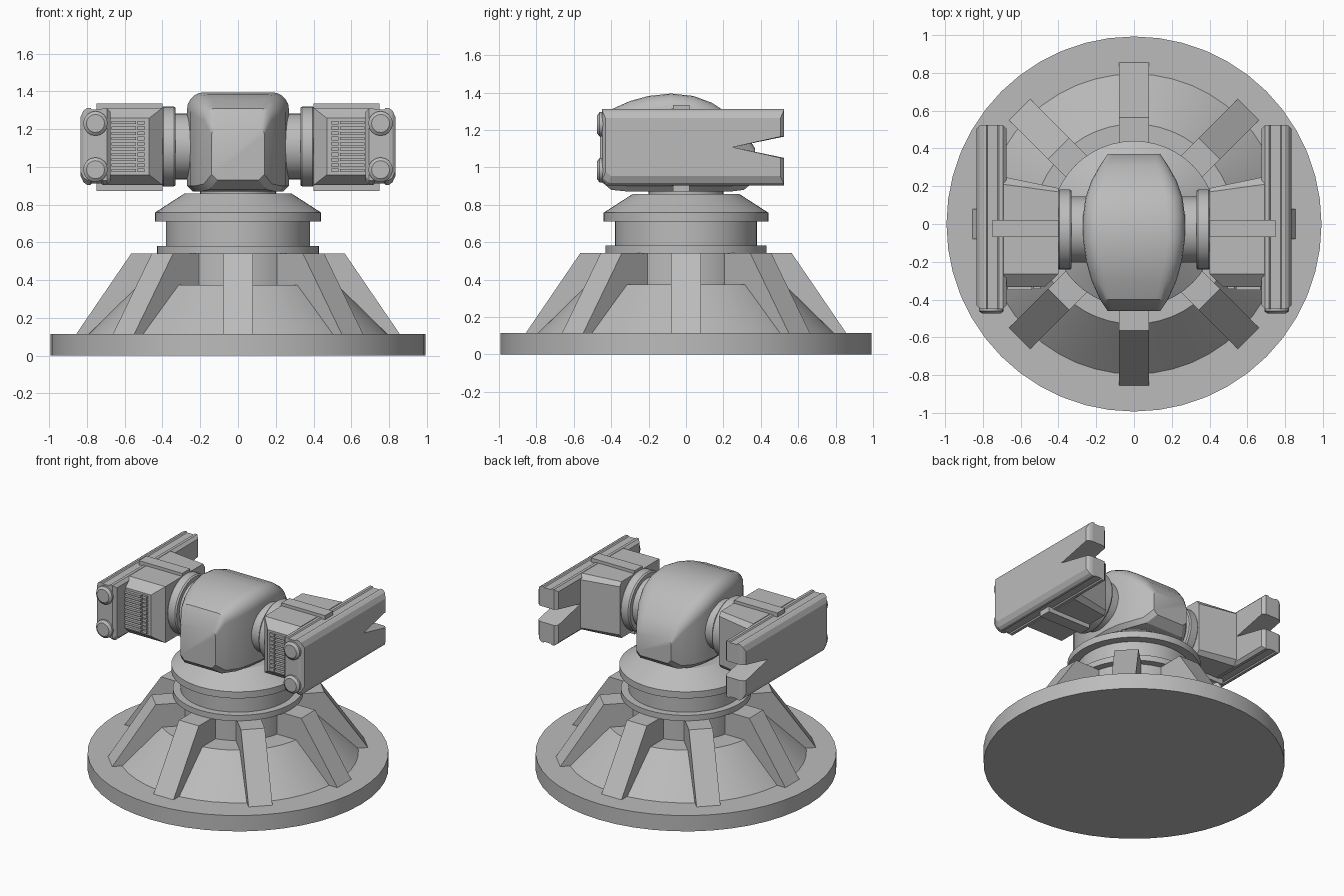
import bpy, bmesh, math
from math import sin, cos, pi, radians

if "Cube" in bpy.data.objects:
    bpy.data.objects.remove(bpy.data.objects["Cube"])

grey = bpy.data.materials.new("light_grey")
grey.diffuse_color = (0.5, 0.5, 0.5, 1)
grey.use_nodes = True
grey.node_tree.nodes["Principled BSDF"].inputs["Base Color"].default_value = grey.diffuse_color


def loft(name, rings, angle=30):
    """Skin a list of equal-length point rings and cap both ends."""
    bm = bmesh.new()
    vs = [[bm.verts.new(p) for p in r] for r in rings]
    n = len(rings[0])
    for a, b in zip(vs, vs[1:]):
        for i in range(n):
            j = (i + 1) % n
            bm.faces.new((a[i], a[j], b[j], b[i]))
    bm.faces.new(vs[0][::-1])
    bm.faces.new(vs[-1])
    bmesh.ops.recalc_face_normals(bm, faces=bm.faces)
    me = bpy.data.meshes.new(name)
    bm.to_mesh(me)
    bm.free()
    me.materials.append(grey)
    me.shade_smooth()
    me.set_sharp_from_angle(angle=radians(angle))
    ob = bpy.data.objects.new(name, me)
    bpy.context.collection.objects.link(ob)
    return ob


def lathe(name, profile, axis='z', centre=(0, 0, 0), n=40):
    """profile: (radius, position along axis)."""
    rings = []
    for r, h in profile:
        ring = []
        for i in range(n):
            a = 2 * pi * i / n
            u, v = r * cos(a), r * sin(a)
            p = {'z': (u, v, h), 'x': (h, u, v), 'y': (u, h, v)}[axis]
            ring.append([p[k] + centre[k] for k in range(3)])
        rings.append(ring)
    return loft(name, rings)


def box(name, x0, x1, y0, y1, z0, z1):
    return loft(name, [[(x0, y0, z), (x1, y0, z), (x1, y1, z), (x0, y1, z)]
                       for z in (z0, z1)])


# Base plate, cone and turntable
lathe("base_plate", [(0.993, 0), (0.993, 0.115)], n=48)
lathe("base_cone", [(0.80, 0.11), (0.53, 0.375)], n=48)
lathe("turntable", [(0.38, 0.36), (0.38, 0.54), (0.43, 0.54), (0.43, 0.582),
                    (0.38, 0.582), (0.38, 0.71), (0.44, 0.71), (0.44, 0.758),
                    (0.285, 0.858), (0.2, 0.858), (0.2, 0.89)], n=48)

# Eight buttress ribs
rib = [(0.36, 0.11), (0.86, 0.11), (0.565, 0.542), (0.36, 0.542)]
for k in range(8):
    ob = loft("rib", [[(r, y, z) for r, z in rib] for y in (-0.08, 0.08)])
    ob.rotation_euler.z = k * pi / 4

# Head: rounded sections along y (y, half width, bottom, top, top corner radius)
stations = [(-0.46, 0.14, 0.93, 1.20, 0.03), (-0.40, 0.18, 0.88, 1.31, 0.06),
            (-0.30, 0.225, 0.87, 1.355, 0.085), (-0.20, 0.253, 0.87, 1.382, 0.09),
            (-0.08, 0.27, 0.87, 1.395, 0.09), (0.04, 0.27, 0.87, 1.382, 0.09),
            (0.14, 0.257, 0.87, 1.345, 0.09), (0.23, 0.225, 0.87, 1.285, 0.08),
            (0.31, 0.18, 0.88, 1.20, 0.06), (0.37, 0.14, 0.93, 1.10, 0.03)]
rings = []
for y, w, zb, zt, r in stations:
    c = 0.03
    half = [(w - c, zb), (w, zb + c)]
    for i in range(6):
        a = i * pi / 10
        half.append((w - r + r * cos(a), zt - r + r * sin(a)))
    rings.append([(x, y, z) for x, z in half] + [(-x, y, z) for x, z in half[::-1]])
loft("head", rings, 32)

ZC = 1.108  # pod centre height


def pod(s):
    # Joint between head and pod
    lathe("pod_joint", [(0.175, s * 0.2), (0.175, s * 0.33), (0.205, s * 0.33),
                        (0.212, s * 0.34), (0.212, s * 0.395), (0.2, s * 0.41)],
          'x', (0, -0.03, ZC), 32)

    # Housing, chamfered front and back: (y inner, y outer, x inner, half height)
    rings = []
    for yi, yo, xi, h in [(-0.33, -0.33, 0.47, 0.15), (-0.265, -0.265, 0.40, 0.205),
                          (0.17, 0.21, 0.40, 0.205), (0.19, 0.25, 0.40, 0.175)]:
        rings.append([(s * xi, yi, ZC - h), (s * 0.69, yo, ZC - h),
                      (s * 0.69, yo, ZC + h), (s * xi, yi, ZC + h)])
    loft("pod_housing", rings, 15)

    # Strap over and under the housing
    box("pod_strap", s * 0.40, s * 0.75, -0.07, 0.02, 0.872, 1.335)

    # Front grille bars and the row of small studs
    for i in range(10):
        z = 0.982 + i * 0.028
        box("grille_bar", s * 0.54, s * 0.67, -0.35, -0.32, z - 0.008, z + 0.008)
        box("grille_stud", s * 0.495, s * 0.532, -0.345, -0.32, z - 0.01, z + 0.01)

    # Forked slab with a V notch at the rear and a shallow groove along its edges
    rings = []
    for x, h, e in [(0.675, 0.185, 0.02), (0.695, 0.205, 0), (0.715, 0.205, 0),
                    (0.722, 0.197, 0), (0.775, 0.197, 0), (0.782, 0.205, 0),
                    (0.80, 0.203, 0), (0.818, 0.19, 0.005), (0.835, 0.155, 0.02)]:
        y0, y1 = -0.45 + e, 0.525 - e
        prof = [(y0, -h + 0.025), (y0 + 0.03, -h), (y1, -h), (y1, -0.057), (0.25, 0),
                (y1, 0.057), (y1, h), (y0, h)]
        rings.append([(s * x, y, ZC + z) for y, z in prof])
    loft("forked_slab", rings, 15)

    # Round caps on the slab front
    for z in (0.985, 1.23):
        lathe("front_cap", [(0.065, -0.42), (0.065, -0.462), (0.048, -0.475)],
              'y', (s * 0.755, 0, z), 16)


for side in (-1, 1):
    pod(side)
